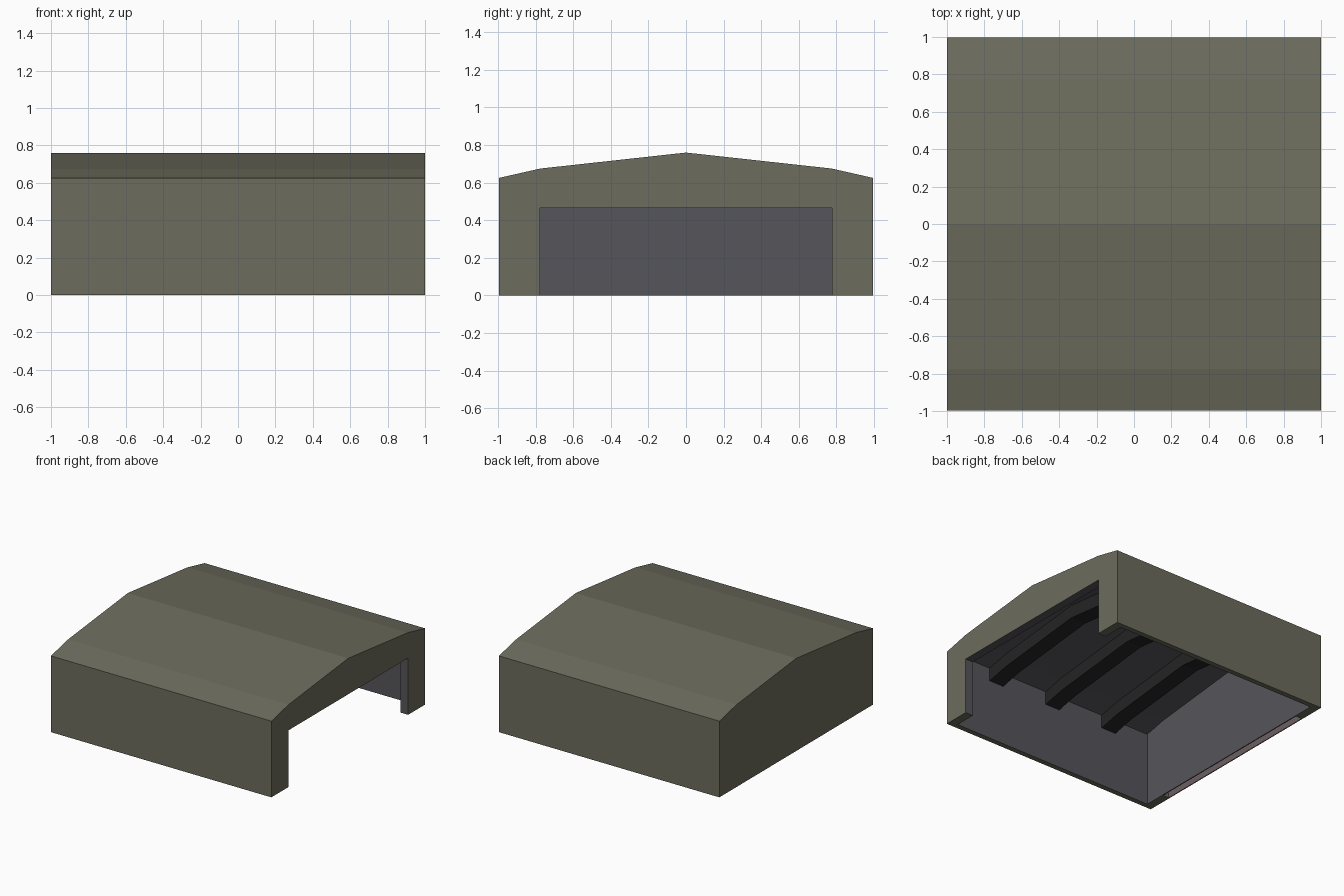
import bpy, bmesh

if "Cube" in bpy.data.objects:
    bpy.data.objects.remove(bpy.data.objects["Cube"])


def material(name, rgb):
    m = bpy.data.materials.new(name)
    m.diffuse_color = (*rgb, 1)
    m.use_nodes = True
    m.node_tree.nodes["Principled BSDF"].inputs["Base Color"].default_value = m.diffuse_color
    return m


MATS = [material("olive_outside", (0.150, 0.150, 0.110)),
        material("grey_lining", (0.093, 0.089, 0.102)),
        material("brown_door_back", (0.150, 0.115, 0.120)),
        material("black_beam", (0.018, 0.018, 0.018))]
OLIVE, LINING, DOOR, BEAM = range(4)


def prism(name, profile, x0, x1, mat):
    """Extrude a (y, z) profile along x."""
    bm = bmesh.new()
    face = bm.faces.new([bm.verts.new((x0, y, z)) for y, z in profile])
    ext = bmesh.ops.extrude_face_region(bm, geom=[face])["geom"]
    verts = [v for v in ext if isinstance(v, bmesh.types.BMVert)]
    bmesh.ops.translate(bm, verts=verts, vec=(x1 - x0, 0, 0))
    bmesh.ops.recalc_face_normals(bm, faces=bm.faces)
    for f in bm.faces:
        f.material_index = mat
    me = bpy.data.meshes.new(name)
    bm.to_mesh(me)
    bm.free()
    for m in MATS:
        me.materials.append(m)
    ob = bpy.data.objects.new(name, me)
    bpy.context.collection.objects.link(ob)
    return ob


def mirrored(half):
    """Complete a half profile (ridge first, +y side) across y = 0."""
    return half + [(-y, z) for y, z in reversed(half) if y > 0]


def box(w, z0, z1):
    return [(-w, z0), (w, z0), (w, z1), (-w, z1)]


def cut(target, cutter):
    mod = target.modifiers.new("cut", "BOOLEAN")
    mod.operation = "DIFFERENCE"
    mod.solver = "EXACT"
    mod.object = cutter
    bpy.context.view_layer.objects.active = target
    bpy.ops.object.modifier_apply(modifier=mod.name)
    bpy.data.objects.remove(cutter)


# Shelter shell: pitched roof with side walls and gable ends
shell = prism("shelter_shell", mirrored(
    [(0, 0.76), (0.775, 0.675), (0.996, 0.625), (0.996, 0)]), -1, 1, OLIVE)

# Hollow interior, doorway in the right end, shallow door recess in the left
cut(shell, prism("cavity", mirrored(
    [(0, 0.728), (0.77, 0.644), (0.953, 0.605), (0.953, -0.2)]), -0.93, 0.93, LINING))
cut(shell, prism("doorway", box(0.776, -0.2, 0.465), 0.9, 1.2, LINING))
cut(shell, prism("recess", box(0.776, -0.2, 0.465), -0.992, -0.9, DOOR))

# Inner panel closing the left recess
prism("back_lining", box(0.776, 0, 0.465), -0.938, -0.93, LINING)

# Roof beams following the ceiling
top = [(-0.96, 0.61), (-0.77, 0.65), (0, 0.735), (0.77, 0.65), (0.96, 0.61)]
for i, x in enumerate((-0.55, 0, 0.55)):
    prism(f"roof_beam_{i + 1}", top + [(y, z - 0.115) for y, z in reversed(top)],
          x - 0.067, x + 0.067, BEAM)
